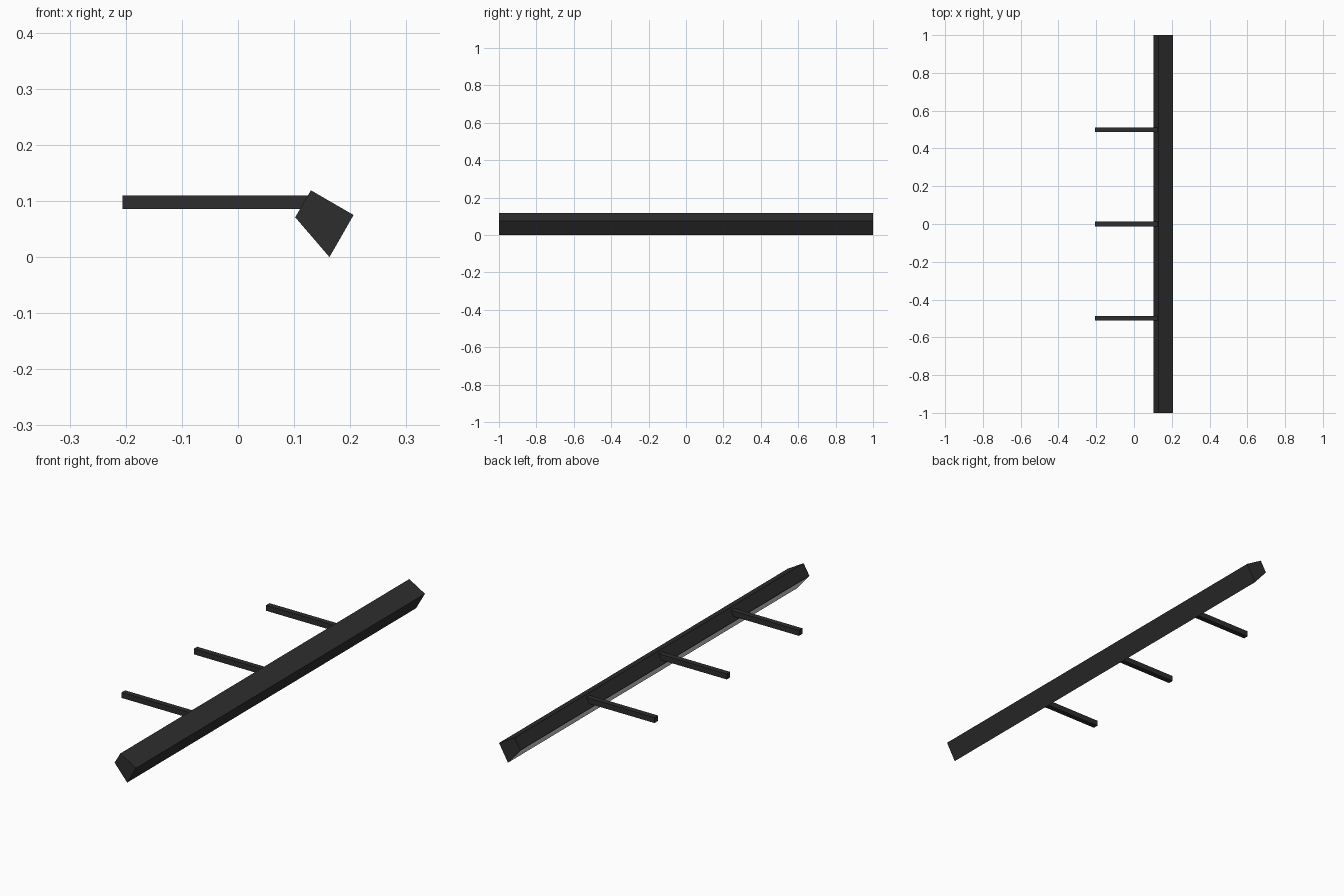
import bpy, bmesh

if "Cube" in bpy.data.objects:
    bpy.data.objects.remove(bpy.data.objects["Cube"])


def material(name, rgb):
    m = bpy.data.materials.new(name)
    m.diffuse_color = (*rgb, 1.0)
    m.use_nodes = True
    m.node_tree.nodes["Principled BSDF"].inputs["Base Color"].default_value = m.diffuse_color
    return m


BLACK = material("matte black", (0.027, 0.027, 0.027))
WHITE = material("white diffuser", (0.8, 0.8, 0.8))


def add_object(name, bm, mats):
    bmesh.ops.recalc_face_normals(bm, faces=bm.faces)
    mesh = bpy.data.meshes.new(name)
    bm.to_mesh(mesh)
    bm.free()
    for m in mats:
        mesh.materials.append(m)
    ob = bpy.data.objects.new(name, mesh)
    bpy.context.collection.objects.link(ob)
    return ob


# Long lamp housing: tilted four-sided profile extruded along y
profile = [(0.130, 0.119), (0.206, 0.075), (0.163, 0.0), (0.102, 0.071)]
bm = bmesh.new()
cap = bm.faces.new([bm.verts.new((x, -1, z)) for x, z in profile])
ext = bmesh.ops.extrude_face_region(bm, geom=[cap], use_keep_orig=True)
bmesh.ops.translate(bm, vec=(0, 2, 0),
                    verts=[g for g in ext["geom"] if isinstance(g, bmesh.types.BMVert)])
bmesh.ops.recalc_face_normals(bm, faces=bm.faces)

# Light diffuser: inset panel on the face looking down and to the left
bm.normal_update()
lit = [f for f in bm.faces if f.normal.x < -0.3 and f.normal.z < -0.3]
bmesh.ops.inset_region(bm, faces=lit, thickness=0.008)
for f in lit:
    f.material_index = 1
add_object("lamp_housing", bm, [BLACK, WHITE])

# Three square support arms
X0, X1, SIZE = -0.206, 0.127, 0.024
for label, y in (("front", -0.5), ("middle", 0.0), ("back", 0.5)):
    bm = bmesh.new()
    bmesh.ops.create_cube(bm, size=1)
    bmesh.ops.scale(bm, vec=(X1 - X0, SIZE, SIZE), verts=bm.verts)
    bmesh.ops.translate(bm, vec=((X0 + X1) / 2, y, 0.098), verts=bm.verts)
    add_object(label + "_arm", bm, [BLACK])
